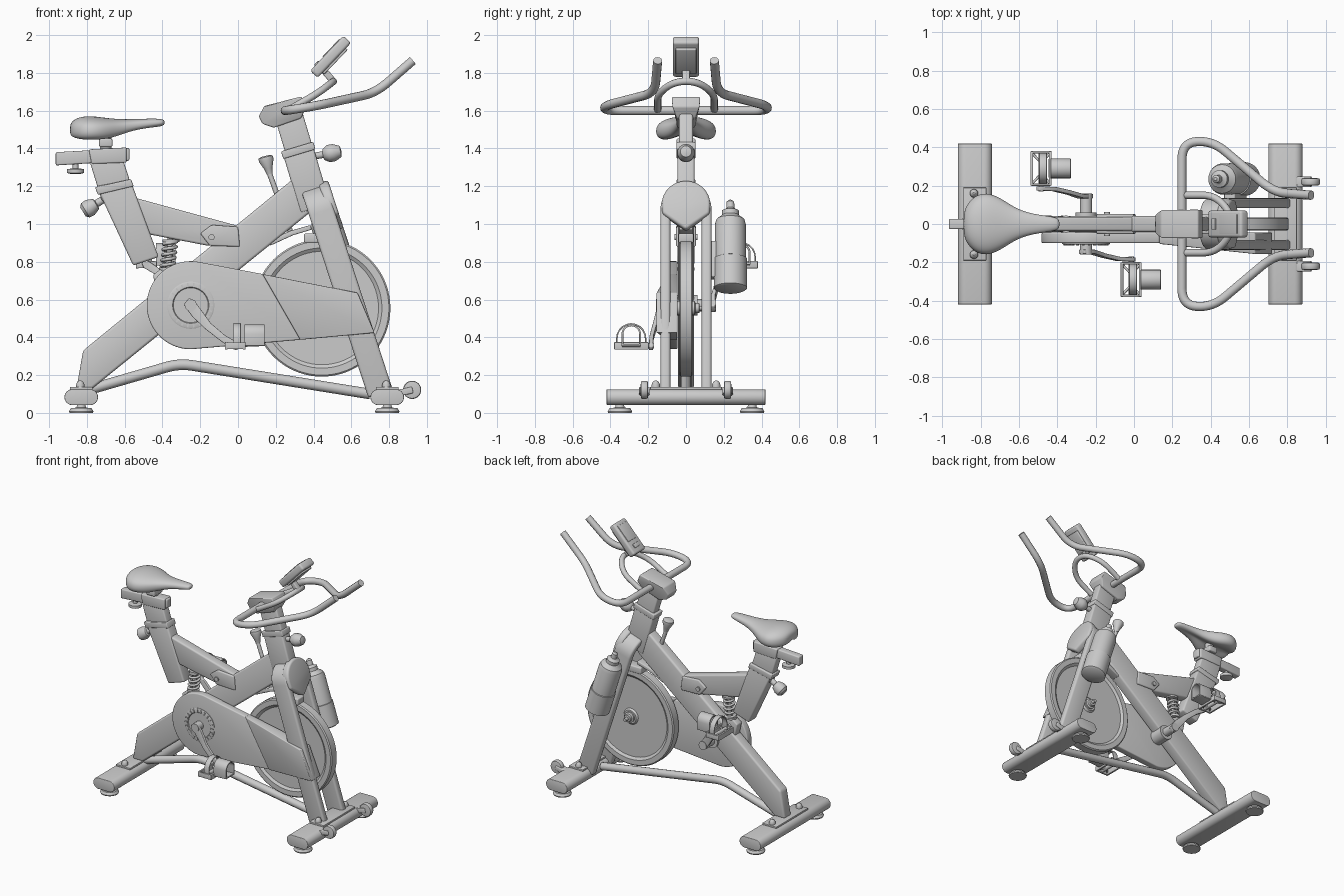
import bpy, bmesh, math
from mathutils import Vector as V
from math import sin, cos, pi, radians

def add(name, bm, bevel=0.0):
    bmesh.ops.recalc_face_normals(bm, faces=bm.faces)
    me = bpy.data.meshes.new(name)
    bm.to_mesh(me)
    bm.free()
    ob = bpy.data.objects.new(name, me)
    bpy.context.collection.objects.link(ob)
    if bevel:
        m = ob.modifiers.new("bevel", 'BEVEL')
        m.width, m.segments, m.limit_method, m.angle_limit = bevel, 3, 'ANGLE', radians(40)
    return ob

def loft(name, rings, bevel=0.0, closed=False):
    bm = bmesh.new()
    vs = [[bm.verts.new(p) for p in r] for r in rings]
    n = len(vs[0])
    for a, b in zip(vs, vs[1:] + ([vs[0]] if closed else [])):
        for i in range(n):
            bm.faces.new((a[i], a[(i + 1) % n], b[(i + 1) % n], b[i]))
    if not closed:
        bm.faces.new(vs[0])
        bm.faces.new(vs[-1])
    return add(name, bm, bevel)

def prism(name, pts, a, b, bevel=0.008, at=lambda u, v, w: (u, w, v)):
    """Outline in the side plane, extruded from depth a to depth b."""
    return loft(name, [[at(u, v, w) for u, v in pts] for w in (a, b)], bevel)

def strip(p, q, w):
    p, q = V(p), V(q)
    d = (q - p).normalized()
    n = V((-d.y, d.x)) * w / 2
    return [p + n, q + n, q - n, p - n]

def lathe(name, origin, axis, prof, seg=32):
    """Solid of revolution; prof holds (radius, height) pairs along the axis."""
    q = V(axis).to_track_quat('Z', 'Y')
    rings = [[V(origin) + q @ V((r * cos(2*pi*i/seg), r * sin(2*pi*i/seg), h))
              for i in range(seg)] for r, h in prof]
    return loft(name, rings)

def rod(name, p, q, r, seg=24):
    return lathe(name, p, V(q) - V(p), [(r, 0), (r, (V(q) - V(p)).length)], seg)

def tube(name, pts, r, fillet=0.0):
    P = [V(p) for p in pts]
    out = [P[0]]
    for a, b, c in zip(P, P[1:], P[2:]):
        if not fillet:
            out.append(b)
            continue
        s = b + (a - b).normalized() * min(fillet, (a - b).length * .48)
        e = b + (c - b).normalized() * min(fillet, (c - b).length * .48)
        out += [s*(1-t)**2 + b*2*t*(1-t) + e*t*t for t in [i/8 for i in range(9)]]
    out.append(P[-1])
    cu = bpy.data.curves.new(name, 'CURVE')
    cu.dimensions, cu.bevel_depth, cu.bevel_resolution, cu.use_fill_caps = '3D', r, 4, True
    sp = cu.splines.new('POLY')
    sp.points.add(len(out) - 1)
    for k, p in zip(sp.points, out):
        k.co = (*p, 1)
    ob = bpy.data.objects.new(name, cu)
    bpy.context.collection.objects.link(ob)
    return ob

def arc(cx, cy, r, a, b, n=16):
    return [(cx + r*cos(radians(a + (b-a)*i/n)), cy + r*sin(radians(a + (b-a)*i/n))) for i in range(n + 1)]

# stabilisers with feet, plates and bolts
for tag, x in (("rear", -.83), ("front", .79)):
    prism(tag + "_stabiliser", arc(x - .047, .083, .042, 90, 270) + arc(x + .047, .083, .042, -90, 90), -.42, .42, .004)
    prism(tag + "_plate", strip((x - .06, .13), (x + .06, .13), .014), -.19, .19, .003)
    for s in (-1, 1):
        lathe(tag + "_foot", (x, s*.35, 0), (0, 0, 1), [(.062, 0), (.065, .008), (.055, .025), (.025, .028), (.02, .05)])
        lathe(tag + "_bolt", (x - .005, s*.16, .13), (0, 0, 1), [(.022, 0), (.022, .02), (.015, .035), (.005, .042)], 16)

# transport wheels
for s in (-1, 1):
    lathe("transport_wheel", (.922, s*.22 - .02, .122), (0, 1, 0), [(.03, 0), (.045, .003), (.048, .01), (.048, .03), (.045, .037), (.03, .04)])
    prism("wheel_bracket", strip((.83, .10), (.925, .122), .035), s*.22 - .028, s*.22 + .028, .006)

# main frame
prism("main_beam", [(-.855, .13), (-.82, .33), (.29, 1.237), (.38, 1.06), (-.77, .13)], -.042, .042, .014)
prism("seat_arm", [(-.55, 1.14), (0, .99), (.01, .885), (-.16, .885), (-.47, .945)], -.037, .037, .012)
prism("pivot_lug", [(-.2, .95), (-.14, .995), (0, .985), (.01, .88), (-.15, .885)], -.052, .052, .008)
rod("pivot_bolt", (-.14, -.062, .93), (-.14, .062, .93), .016)
tube("floor_tube", [(-.80, 0, .12), (-.31, 0, .262), (.70, 0, .10)], .028, .07)

# suspension spring
lo, hi = V((-.375, 0, .755)), V((-.355, 0, .935))
rod("spring_rod", lo - V((0, 0, .06)), hi, .016)
for p in (lo, hi - V((0, 0, .03))):
    rod("spring_seat", p, p + V((0, 0, .014)), .044)
tube("spring", [lo.lerp(hi, .05 + .8*i/100) + V((.034*cos(i*pi/10), .034*sin(i*pi/10), 0)) for i in range(101)], .009)
prism("spring_bracket", [(-.45, .73), (-.40, .77), (-.34, .74), (-.36, .66), (-.43, .64)], -.03, .03)

# seat column
prism("seat_sleeve", [(-.75, 1.20), (-.57, 1.235), (-.42, .825), (-.555, .78)], -.045, .045, .012)
prism("seat_sleeve_collar", [(-.757, 1.195), (-.567, 1.238), (-.552, 1.20), (-.742, 1.155)], -.05, .05, .006)
prism("seat_post", [(-.785, 1.33), (-.61, 1.345), (-.55, 1.16), (-.72, 1.12)], -.034, .034, .01)
prism("seat_slider", [(-.965, 1.38), (-.575, 1.402), (-.575, 1.335), (-.965, 1.31)], -.027, .027, .008)
prism("slider_block", [(-.79, 1.395), (-.59, 1.405), (-.59, 1.325), (-.775, 1.318)], -.04, .04, .008)
rod("saddle_stem", (-.70, 0, 1.38), (-.70, 0, 1.50), .03)
prism("saddle_clamp", strip((-.735, 1.43), (-.665, 1.43), .045), -.05, .05)
lathe("slider_knob", (-.86, 0, 1.265), (0, 0, 1), [(.025, 0), (.046, .005), (.046, .025), (.015, .03), (.015, .06)])
lathe("seat_post_knob", (-.68, 0, 1.15), (-.115, 0, -.07), [(.02, 0), (.02, .08), (.032, .085), (.046, .12), (.044, .15), (.028, .165)])

# saddle: x, half width, top, edge height, edge droop, underside thickness
rings = []
for x, w, zt, ze, d, b in [(-.89, .05, 1.525, 1.495, .01, .015), (-.875, .10, 1.55, 1.49, .025, .01), (-.83, .15, 1.57, 1.49, .045, 0),
                           (-.77, .167, 1.572, 1.49, .045, 0), (-.70, .14, 1.562, 1.495, .045, .005), (-.63, .09, 1.555, 1.505, .03, .01),
                           (-.56, .06, 1.555, 1.52, .015, .015), (-.48, .046, 1.558, 1.53, .005, .02), (-.41, .036, 1.558, 1.535, 0, .02),
                           (-.388, .022, 1.55, 1.537, 0, .012)]:
    rings.append([(x, w*cos(t), ze + ((zt - ze)*sin(t)**.8 if sin(t) > 1e-6 else -2*d*abs(sin(t)*cos(t)) - b*abs(sin(t))))
                  for t in [2*pi*i/24 for i in range(24)]])
loft("saddle", rings).modifiers.new("subsurf", 'SUBSURF').levels = 2

# front fork: arch with two legs, and a shield cover
UP, OUT, O = V((-.309, 0, .951)), V((.951, 0, .309)), V((.755, 0, .10))
fork_at = lambda u, v, w: O + UP*v + OUT*w + V((0, u, 0))
prism("front_fork", [(.135, 0)] + arc(0, 1.015, .135, 0, 180) + [(-.135, 0), (-.083, 0)] + arc(0, 1.015, .083, 180, 0) + [(.083, 0)],
      -.068, .068, .015, fork_at)
prism("fork_shield", [(0, .89), (.125, .98)] + arc(0, 1.035, .128, 0, 180) + [(-.125, .98)], .03, .085, .015, fork_at)

# head column
prism("head_sleeve", strip((.315, 1.40), (.41, 1.08), .165), -.045, .045, .012)
prism("head_collar", strip((.313, 1.41), (.325, 1.37), .178), -.05, .05, .006)
prism("handlebar_post", strip((.27, 1.57), (.36, 1.27), .148), -.036, .036, .01)
cap = prism("handlebar_clamp", [(.11, 1.57), (.14, 1.625), (.335, 1.675), (.36, 1.62), (.335, 1.56), (.19, 1.51), (.13, 1.53)], -.075, .075, .008)
for v in cap.data.vertices:
    if v.co.z < 1.58:
        v.co.y *= .65
lathe("head_knob", (.38, 0, 1.355), (.14, 0, .025), [(.018, 0), (.018, .07), (.03, .075), (.046, .10), (.046, .13), (.03, .165), (.01, .17)])

# resistance lever and brake
tube("resistance_rod", [(.155, 0, 1.30), (.285, 0, .94)], .014)
lathe("resistance_knob", (.168, 0, 1.265), (-.25, 0, 1), [(.016, 0), (.022, .03), (.04, .075), (.038, .092), (.02, .098)])
prism("brake_arm", [(.17, .885), (.29, .94), (.39, .97), (.385, .995), (.28, .965), (.165, .915)], -.035, .035, .006)
prism("brake_pad", strip((.35, .925), (.53, .925), .05), -.04, .04, .008)

# handlebar
for s in (-1, 1):
    tube("handlebar", [(.25, 0, 1.60), (.25, s*.425, 1.60), (.41, s*.435, 1.625), (.73, s*.165, 1.695), (.925, s*.15, 1.865)], .024, .09)
half = [(.27, .15, 1.605), (.42, .15, 1.69), (.505, .06, 1.755)]
tube("console_hoop", half + [(x, -y, z) for x, y, z in reversed(half)], .019, .07)

# console
c, d, n = V((.49, 1.885)), V((.69, .724)), V((-.724, .69))
prism("console", strip(c - d*.128, c + d*.128, .055), -.07, .07, .014)
prism("console_screen", strip(c + n*.028 - d*.03, c + n*.028 + d*.10, .008), -.05, .05, .002)
prism("console_button", strip(c + n*.028 - d*.09, c + n*.028 - d*.06, .012), -.03, .03, .003)
prism("console_back", strip(c - n*.03 - d*.09, c - n*.03 + d*.09, .02), -.055, .055, .005)
prism("console_neck", strip((.505, 1.755), (.44, 1.83), .035), -.02, .02, .006)

# flywheel
half = [(.05, .035), (.06, .022), (.30, .022), (.318, .035), (.355, .035), (.363, .028)]
lathe("flywheel", (.444, 0, .555), (0, 1, 0), [(r, -h) for r, h in half] + half[::-1], 72)
lathe("flywheel_hub", (.444, -.09, .555), (0, 1, 0), [(.015, 0), (.015, .04), (.038, .045), (.038, .135), (.026, .14), (.026, .16), (.012, .162), (.012, .19)])

# drive cover
prism("drive_cover", arc(-.25, .57, .233, 78, 270, 40) + [(.33, .387), (.13, .735)], -.10, -.045, .008)
front = prism("drive_cover_front", [(.13, .735), (.633, .636), (.723, .424), (.33, .387)], -.157, -.045, .006)
for v in front.data.vertices:
    if v.co.x < .4 and v.co.y < -.1:
        v.co.y = -.104
C = V((-.25, 0, .57))
rod("bottom_bracket", C + V((0, -.05, 0)), C + V((0, .06, 0)), .055)
lathe("crank_ring", C + V((0, -.095, 0)), (0, -1, 0), [(.125, 0), (.125, .009), (.118, .012), (.096, .012), (.092, .007), (.01, .007)], 48)
for i in range(22):
    a = 2*pi*i/22
    e = V((cos(a), sin(a)))
    prism("crank_ring_tooth", strip(V((-.25, .57)) + e*.097, V((-.25, .57)) + e*.118, .009), -.112, -.10, 0)

# cranks and pedals
for s in (-1, 1):
    k = V((-.235*s, -.215*s)) if s > 0 else V((.235, -.215))
    k = V((.235, -.215)) * -s
    P = V((-.25 + k.x, s*.29, .57 + k.y))
    rod("crank_axle", C + V((0, s*.04, 0)), C + V((0, s*.16, 0)), .032)
    dirn = k.normalized()
    side = V((-dirn.y, dirn.x))
    sect = []
    for t, y, w in [(-.1, .145, .022), (0, .145, .03), (.15, .145, .03), (.45, .165, .021), (.75, .182, .019), (1, .185, .022), (1.07, .185, .012)]:
        m = V((-.25, .57)) + k*t - side*.02*sin(pi*max(0, min(1, t)))
        sect.append([(m.x + side.x*w*a, s*(y + b), m.y + side.y*w*a) for a, b in ((-1, -.011), (1, -.011), (1, .011), (-1, .011))])
    loft("crank_arm", sect, .004)
    rod("pedal_spindle", (P.x, s*.17, P.z), (P.x, s*.37, P.z), .014)
    for dx in (-.048, .048):
        prism("pedal_bar", strip((P.x + dx, P.z - .02), (P.x + dx, P.z + .02), .014), P.y - .09, P.y + .09, .003)
        tube("pedal_brace", [(P.x, P.y - .03, P.z), (P.x + dx, P.y - .08, P.z)], .007)
        tube("pedal_brace", [(P.x, P.y + .03, P.z), (P.x + dx, P.y + .08, P.z)], .007)
    for dy in (-.085, .085):
        prism("pedal_plate", strip((P.x - .05, P.z), (P.x + .05, P.z), .036), P.y + dy - .006, P.y + dy + .006, .003)
    yz = lambda u, v, w: (w, P.y + u, P.z + v)
    arch = lambda r, z: [(r, 0)] + arc(0, z, r, 0, 180, 10) + [(-r, 0)]
    prism("toe_cage", arch(.052, .062) + arch(.042, .062)[::-1], P.x + .05, P.x + .155, .002, yz)
    prism("toe_strap", arch(.08, .04) + arch(.072, .04)[::-1], P.x - .01, P.x + .03, .002, yz)
    prism("toe_base", strip((P.x + .04, P.z), (P.x + .155, P.z + .005), .012), P.y - .05, P.y + .05, .003)

# bottle and holder
B = V((.575, .235, .665))
lathe("bottle", B, UP, [(.07, 0), (.082, .01), (.082, .35), (.075, .375), (.05, .395), (.045, .40), (.045, .425), (.03, .432), (.022, .44), (.02, .475), (.008, .485)])
lathe("bottle_holder", B - UP*.012, UP, [(.075, 0), (.088, .008), (.088, .17), (.083, .172)])
prism("bottle_bracket", strip(V((B.x, B.z)) + V((UP.x, UP.z))*.05, V((B.x, B.z)) + V((UP.x, UP.z))*.25, .06), .12, .17, .006)

# bake modifiers and curves, then smooth with sharp edges kept
bpy.ops.object.select_all(action='SELECT')
bpy.context.view_layer.objects.active = bpy.context.selected_objects[0]
bpy.ops.object.convert(target='MESH')
bpy.ops.object.shade_smooth_by_angle(angle=radians(35))
